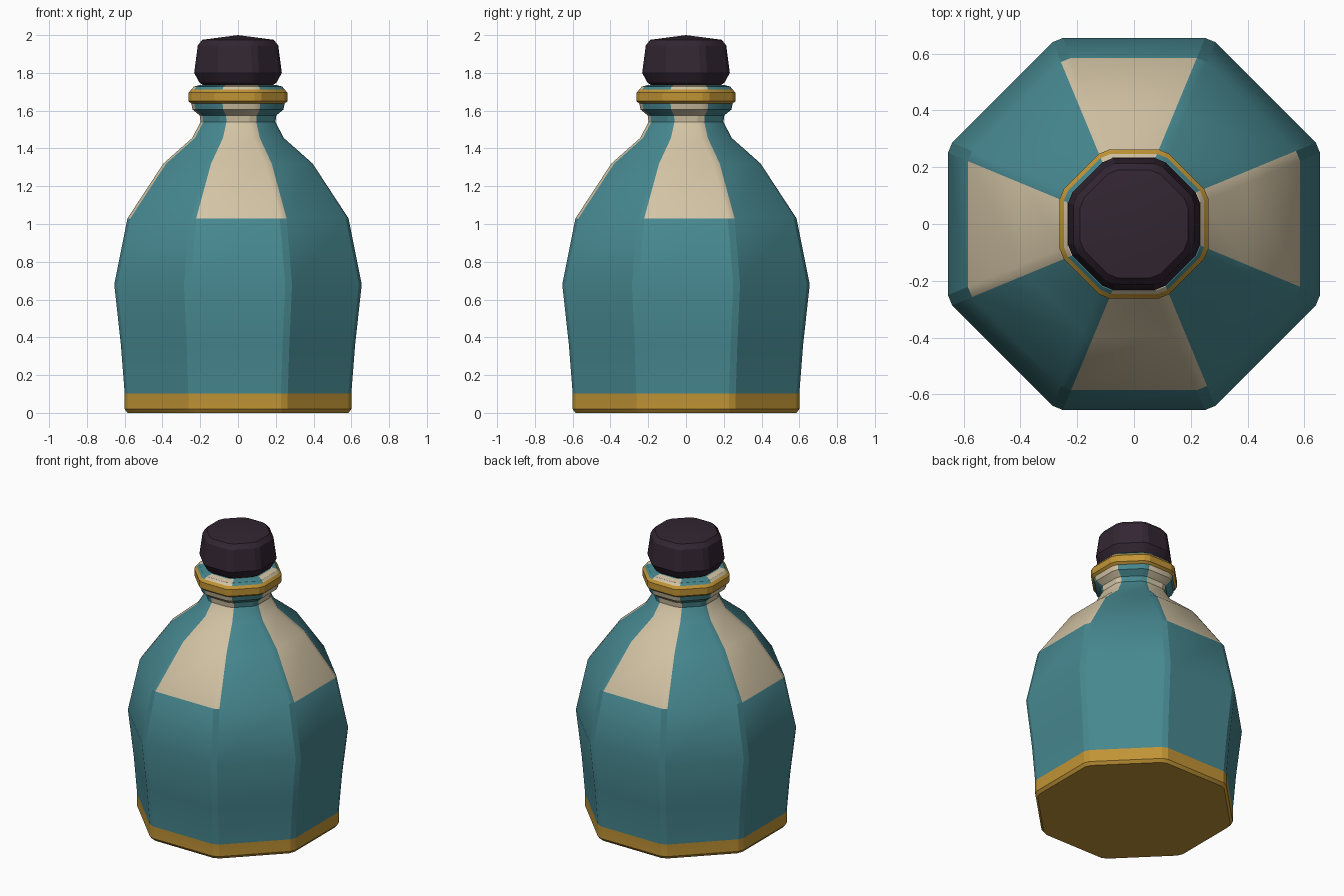
import bpy, bmesh, math

if "Cube" in bpy.data.objects:
    bpy.data.objects.remove(bpy.data.objects["Cube"])

def material(name, rgb):
    m = bpy.data.materials.new(name)
    m.diffuse_color = (*rgb, 1.0)
    m.use_nodes = True
    m.node_tree.nodes["Principled BSDF"].inputs["Base Color"].default_value = m.diffuse_color
    return m

TEAL = material("teal glaze", (0.062, 0.245, 0.278))
CREAM = material("cream panel", (0.65, 0.55, 0.375))
GOLD = material("gold band", (0.53, 0.295, 0.036))
DARK = material("dark stopper", (0.032, 0.019, 0.032))

def ring_points(r, cut):
    """Octagon of apothem r with every corner chamfered: 16 points."""
    h = r * math.tan(math.pi / 8) - cut
    pts = []
    for k in range(8):
        a = k * math.pi / 4
        c, s = math.cos(a), math.sin(a)
        for t in (-h, h):
            pts.append((r * c - t * s, r * s + t * c))
    return pts

def loft(name, profile, mats, rule, cut=0.021, tip=None):
    """Stack chamfered octagons; rule(side, z) picks the material."""
    bm = bmesh.new()
    rings = [[bm.verts.new((x, y, z)) for x, y in ring_points(r, cut)] for r, z in profile]
    for i in range(len(rings) - 1):
        lo, hi = rings[i], rings[i + 1]
        for j in range(16):
            n = (j + 1) % 16
            f = bm.faces.new((lo[j], lo[n], hi[n], hi[j]))
            f.material_index = rule(j, (profile[i][1] + profile[i + 1][1]) / 2)
    bm.faces.new(rings[0][::-1]).material_index = rule(2, profile[0][1])
    if tip is None:
        bm.faces.new(rings[-1]).material_index = rule(2, profile[-1][1])
    else:
        apex = bm.verts.new((0, 0, tip))
        for j in range(16):
            bm.faces.new((rings[-1][j], rings[-1][(j + 1) % 16], apex))
    me = bpy.data.meshes.new(name)
    bm.to_mesh(me)
    bm.free()
    for m in mats:
        me.materials.append(m)
    ob = bpy.data.objects.new(name, me)
    bpy.context.collection.objects.link(ob)
    bpy.ops.object.select_all(action='DESELECT')
    ob.select_set(True)
    bpy.context.view_layer.objects.active = ob
    bpy.ops.object.shade_smooth_by_angle(angle=math.radians(22))
    return ob

# Bottle: gold foot and collar by height, cream panels on the four axis sides
def bottle_rule(side, z):
    if z < 0.1 or 1.637 < z < 1.712:
        return 2
    if z > 1.03 and side % 4 in (0, 1):
        return 1
    return 0

bottle = [(0.585, 0.0), (0.60, 0.02), (0.60, 0.103), (0.62, 0.36), (0.655, 0.68),
          (0.585, 1.03), (0.395, 1.32), (0.243, 1.455), (0.198, 1.54), (0.203, 1.575),
          (0.24, 1.605), (0.247, 1.637), (0.262, 1.65), (0.262, 1.695), (0.247, 1.712),
          (0.235, 1.727), (0.20, 1.737)]
loft("bottle", bottle, [TEAL, CREAM, GOLD], bottle_rule)

# Stopper with a shallow pointed top
stopper = [(0.185, 1.735), (0.205, 1.75), (0.232, 1.80), (0.213, 1.945), (0.19, 1.975)]
loft("stopper", stopper, [DARK], lambda side, z: 0, tip=2.0)
